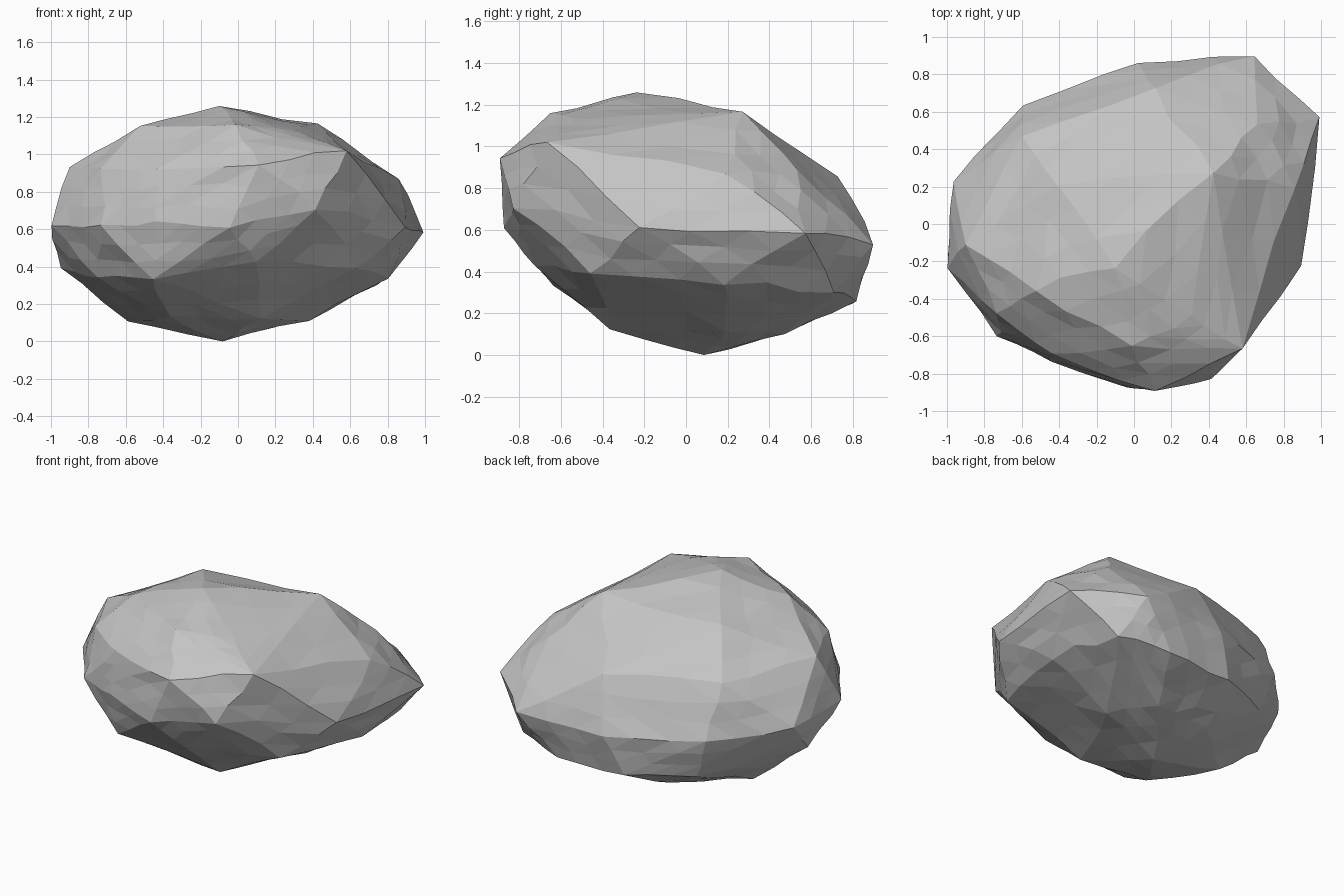
import bpy
import bmesh
import random
from mathutils import Vector

random.seed(4)

default_cube = bpy.data.objects.get("Cube")
if default_cube:
    bpy.data.objects.remove(default_cube, do_unlink=True)


def make_material(name, colour):
    material = bpy.data.materials.new(name)
    material.use_nodes = True
    material.diffuse_color = colour
    shader = material.node_tree.nodes["Principled BSDF"]
    shader.inputs["Base Color"].default_value = colour
    shader.inputs["Roughness"].default_value = 0.9
    return material


# Main corners of the boulder, ring by ring from the crown to the underside
crown = [(-.09, -.22, 1.26), (0, -.65, 1.15), (-.53, -.35, 1.15),
         (.43, .28, 1.15), (.3, -.5, 1.13), (-.4, .2, 1.13)]
shoulder = [(-.9, -.1, .92), (.86, .2, .87), (.1, .72, .86), (.57, -.67, 1.01),
            (.11, -.89, .94), (-.43, -.7, .92), (-.72, -.48, .93),
            (-.6, .48, .88), (.66, .54, .88)]
girdle = [(.99, .56, .59), (.63, .9, .54), (.89, -.23, .62), (.42, -.82, .72),
          (-.05, -.86, .61), (-.43, -.73, .63), (-.72, -.6, .62),
          (-1, -.23, .62), (-.97, .22, .6), (-.58, .64, .55), (.03, .86, .5)]
flank = [(.82, .2, .35), (.72, .72, .31), (.4, .81, .26), (-.94, .05, .39),
         (-.45, -.64, .34), (.1, -.72, .43), (.65, -.45, .4),
         (-.5, .6, .28), (-.1, .78, .25), (-.75, -.35, .35)]
underside = [(.38, .2, .12), (-.6, .1, .12), (-.2, .45, .11), (.2, .47, .11),
             (.1, -.34, .12), (-.37, -.3, .13), (-.1, .08, 0)]


def build_boulder(rings):
    mesh = bmesh.new()
    for ring in rings:
        for corner in ring:
            mesh.verts.new(corner)

    # Wrap the corners in broad planes
    bmesh.ops.convex_hull(mesh, input=mesh.verts[:], use_existing_faces=False)
    loose = [vert for vert in mesh.verts if not vert.link_faces]
    bmesh.ops.delete(mesh, geom=loose, context="VERTS")
    bmesh.ops.recalc_face_normals(mesh, faces=mesh.faces[:])
    corners = set(mesh.verts)

    # Break the planes into small chipped facets, keeping the corners
    bmesh.ops.subdivide_edges(mesh, edges=mesh.edges[:], cuts=2,
                              use_grid_fill=True)
    bmesh.ops.triangulate(mesh, faces=mesh.faces[:])
    mesh.normal_update()
    chips = [(vert, vert.normal.copy()) for vert in mesh.verts
             if vert not in corners]
    for vert, normal in chips:
        reach = 0.14 * min(edge.calc_length() for edge in vert.link_edges)
        drift = Vector([random.uniform(-reach, reach) for axis in "xyz"])
        drift -= normal * drift.dot(normal)
        vert.co += drift + normal * random.uniform(-0.003, 0.012)
    bmesh.ops.recalc_face_normals(mesh, faces=mesh.faces[:])
    return mesh


boulder_mesh = build_boulder([crown, shoulder, girdle, flank, underside])
data = bpy.data.meshes.new("boulder")
boulder_mesh.to_mesh(data)
boulder_mesh.free()
data.materials.append(make_material("stone grey", (.55, .55, .55, 1)))
boulder = bpy.data.objects.new("boulder", data)
bpy.context.collection.objects.link(boulder)
